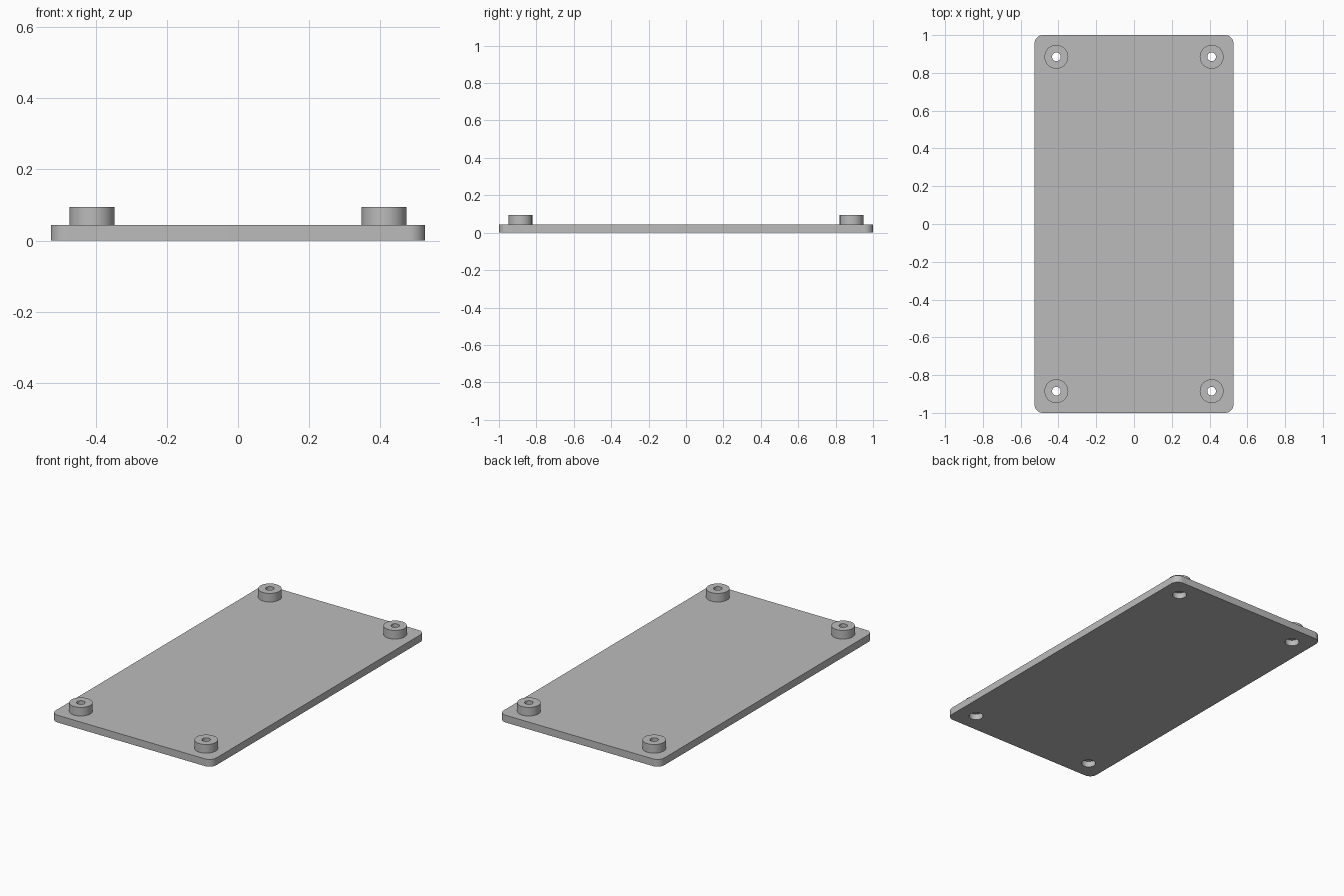
import bpy, bmesh, math

if "Cube" in bpy.data.objects:
    bpy.data.objects.remove(bpy.data.objects["Cube"])

PLATE_X, PLATE_Y, PLATE_Z = 0.527, 1.0, 0.043   # half width, half length, thickness
CORNER_R = 0.045
BOSS_X, BOSS_Y, BOSS_R, BOSS_TOP = 0.411, 0.885, 0.063, 0.094
HOLE_R, RECESS_R, RECESS_Z = 0.023, 0.039, 0.035
SEGMENTS = 48

grey = bpy.data.materials.new("grey plastic")
grey.diffuse_color = (0.5, 0.5, 0.5, 1)
grey.use_nodes = True
grey.node_tree.nodes["Principled BSDF"].inputs["Base Color"].default_value = grey.diffuse_color


def prism(name, outline, z0, z1):
    """Extrude a closed outline from z0 to z1."""
    bm = bmesh.new()
    face = bm.faces.new([bm.verts.new((x, y, z0)) for x, y in outline])
    top = bmesh.ops.extrude_face_region(bm, geom=[face])["geom"]
    bmesh.ops.translate(bm, vec=(0, 0, z1 - z0),
                        verts=[v for v in top if isinstance(v, bmesh.types.BMVert)])
    bmesh.ops.recalc_face_normals(bm, faces=bm.faces)
    mesh = bpy.data.meshes.new(name)
    bm.to_mesh(mesh)
    bm.free()
    mesh.materials.append(grey)
    obj = bpy.data.objects.new(name, mesh)
    bpy.context.collection.objects.link(obj)
    return obj


def circle(cx, cy, r):
    angles = [2 * math.pi * i / SEGMENTS for i in range(SEGMENTS)]
    return [(cx + r * math.cos(a), cy + r * math.sin(a)) for a in angles]


def combine(target, tool, operation):
    """Apply a boolean and remove the tool."""
    mod = target.modifiers.new(operation.lower(), 'BOOLEAN')
    mod.operation, mod.object, mod.solver = operation, tool, 'EXACT'
    bpy.context.view_layer.objects.active = target
    bpy.ops.object.modifier_apply(modifier=mod.name)
    bpy.data.objects.remove(tool)


# Plate with rounded corners
outline = []
for k, (sx, sy) in enumerate([(1, 1), (-1, 1), (-1, -1), (1, -1)]):
    for i in range(13):
        a = math.pi / 2 * (k + i / 12)
        outline.append((sx * (PLATE_X - CORNER_R) + CORNER_R * math.cos(a),
                        sy * (PLATE_Y - CORNER_R) + CORNER_R * math.sin(a)))
plate = prism("mounting_plate", outline, 0, PLATE_Z)

# Corner standoffs, each with a screw hole and a wider recess underneath
for sx in (-1, 1):
    for sy in (-1, 1):
        x, y = sx * BOSS_X, sy * BOSS_Y
        combine(plate, prism("standoff", circle(x, y, BOSS_R), 0.02, BOSS_TOP), 'UNION')
        combine(plate, prism("screw_hole", circle(x, y, HOLE_R), -0.05, 0.15), 'DIFFERENCE')
        combine(plate, prism("screw_recess", circle(x, y, RECESS_R), -0.05, RECESS_Z), 'DIFFERENCE')

# Smooth round walls, sharp rims
bpy.ops.object.select_all(action='DESELECT')
plate.select_set(True)
bpy.context.view_layer.objects.active = plate
bpy.ops.object.shade_smooth_by_angle(angle=math.radians(30))
